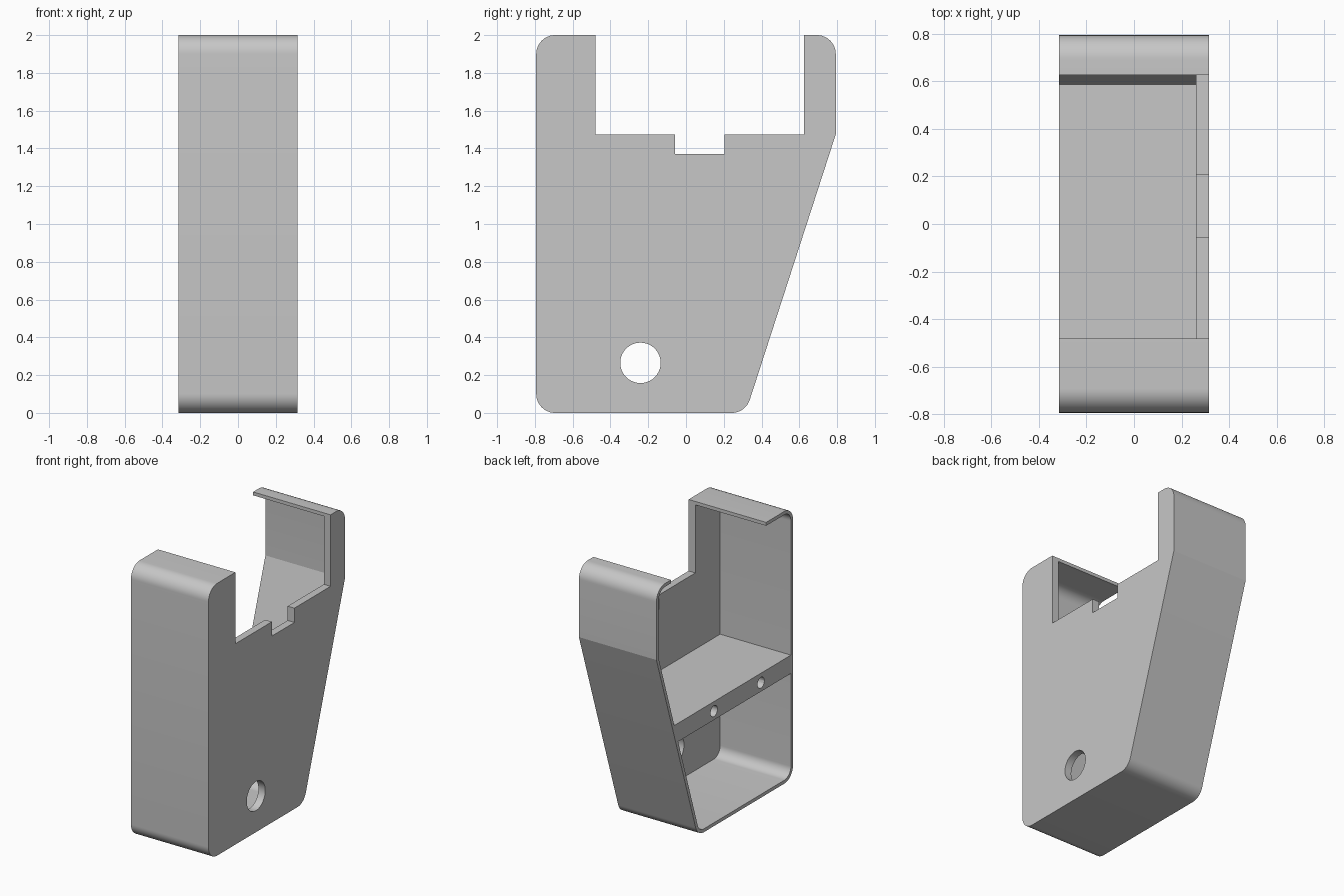
import bpy, bmesh, math
from mathutils import Vector

if "Cube" in bpy.data.objects:
    bpy.data.objects.remove(bpy.data.objects["Cube"])

HALF_X, HALF_Y, HEIGHT = 0.315, 0.793, 2.0
WALL, PLATE_X, ROUND = 0.025, 0.26, 0.1
KNEE_Z, SLOPE = 1.475, 0.324
SHELF_LOW, SHELF_TOP = 0.78, 0.915
OUT = HALF_X + 0.1

grey = bpy.data.materials.new("plain_grey")
grey.use_nodes = True
grey.diffuse_color = (0.57, 0.57, 0.57, 1)
grey.node_tree.nodes["Principled BSDF"].inputs["Base Color"].default_value = grey.diffuse_color


def rounded(corners, steps=12):
    """Turn (y, z, radius) corners into an outline with arcs."""
    out = []
    for i, (y, z, r) in enumerate(corners):
        p = Vector((y, z))
        if not r:
            out.append(p)
            continue
        a = (Vector(corners[i - 1][:2]) - p).normalized()
        b = (Vector(corners[(i + 1) % len(corners)][:2]) - p).normalized()
        half = a.angle(b) / 2
        centre = p + (a + b).normalized() * r / math.sin(half)
        start = p + a * r / math.tan(half) - centre
        end = p + b * r / math.tan(half) - centre
        sweep = start.angle_signed(end)
        for k in range(steps + 1):
            t = -sweep * k / steps
            out.append(centre + Vector((start.x * math.cos(t) - start.y * math.sin(t),
                                        start.x * math.sin(t) + start.y * math.cos(t))))
    return out


def prism(name, outline, x0, x1):
    """Extrude a side outline across the width."""
    bm = bmesh.new()
    face = bm.faces.new([bm.verts.new((x0, p[0], p[1])) for p in outline])
    new = bmesh.ops.extrude_face_region(bm, geom=[face])["geom"]
    bmesh.ops.translate(bm, vec=(x1 - x0, 0, 0),
                        verts=[v for v in new if isinstance(v, bmesh.types.BMVert)])
    bmesh.ops.recalc_face_normals(bm, faces=bm.faces)
    mesh = bpy.data.meshes.new(name)
    bm.to_mesh(mesh)
    bm.free()
    mesh.materials.append(grey)
    obj = bpy.data.objects.new(name, mesh)
    bpy.context.collection.objects.link(obj)
    return obj


def circle(y, z, r, n=40):
    return [(y + r * math.cos(math.tau * k / n), z + r * math.sin(math.tau * k / n))
            for k in range(n)]


def cut(body, outline, x0, x1):
    cutter = prism("cutter", outline, x0, x1)
    cutter.hide_render = True
    mod = body.modifiers.new("cut", "BOOLEAN")
    mod.operation, mod.solver, mod.object = "DIFFERENCE", "EXACT", cutter
    bpy.context.view_layer.objects.active = body
    bpy.ops.object.modifier_apply(modifier=mod.name)
    bpy.data.objects.remove(cutter)


def slope_y(z, inset=0.0):
    """Position of the sloping back wall at a height."""
    return HALF_Y - inset * math.hypot(1, SLOPE) - SLOPE * (KNEE_Z - z)


# Solid outer block
housing = prism("housing", rounded([
    (-HALF_Y, 0, ROUND), (slope_y(0), 0, ROUND), (HALF_Y, KNEE_Z, 0),
    (HALF_Y, HEIGHT, ROUND), (-HALF_Y, HEIGHT, ROUND)]), -HALF_X, HALF_X)

# Upper and lower cavities, leaving the shelf between them
inner, r = HALF_Y - WALL, ROUND - WALL
knee = KNEE_Z + (inner - slope_y(KNEE_Z, WALL)) / SLOPE
cut(housing, rounded([
    (-inner, SHELF_TOP, 0), (slope_y(SHELF_TOP, WALL), SHELF_TOP, 0), (inner, knee, 0),
    (inner, HEIGHT - WALL, r), (-inner, HEIGHT - WALL, r)]), -OUT, PLATE_X)
cut(housing, rounded([
    (-inner, WALL, r), (slope_y(WALL, WALL), WALL, r),
    (slope_y(SHELF_LOW, WALL), SHELF_LOW, 0), (-inner, SHELF_LOW, 0)]), -OUT, PLATE_X)

# Stepped opening in the top
top = HEIGHT + 0.1
cut(housing, [(-0.48, top), (-0.48, KNEE_Z), (-0.057, KNEE_Z), (-0.057, 1.37),
              (0.205, 1.37), (0.205, KNEE_Z), (0.625, KNEE_Z), (0.625, top)], -OUT, OUT)

# Round hole in the side plate, screw holes in the shelf edge
cut(housing, circle(-0.241, 0.265, 0.107), 0, OUT)
for y in (-0.42, 0.125):
    cut(housing, circle(y, 0.845, 0.04, 24), -OUT, -0.05)

bpy.ops.object.select_all(action="DESELECT")
housing.select_set(True)
bpy.context.view_layer.objects.active = housing
bpy.ops.object.shade_smooth_by_angle(angle=math.radians(15))
